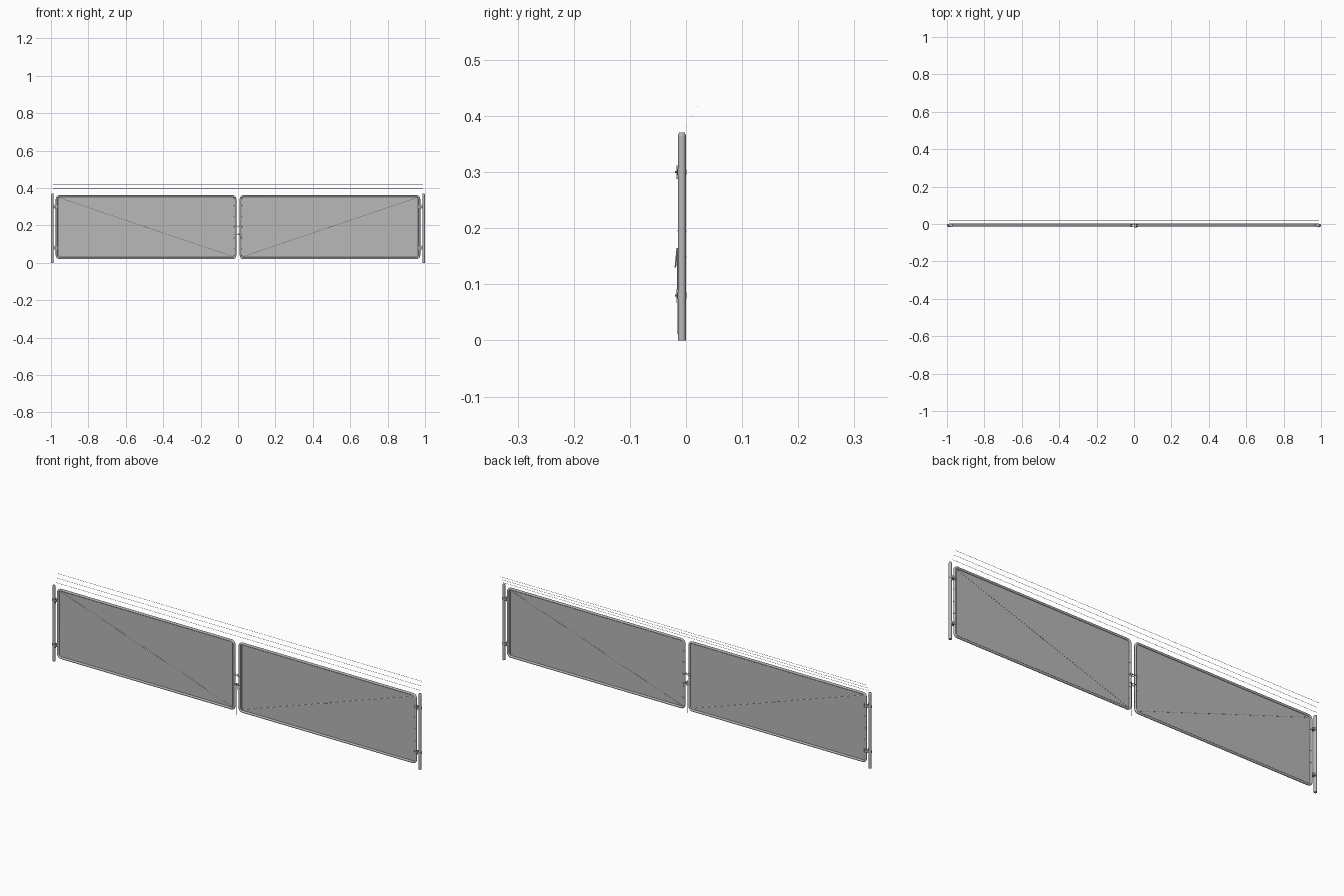
import bpy, math
from mathutils import Vector

if "Cube" in bpy.data.objects:
    bpy.data.objects.remove(bpy.data.objects["Cube"])

steel = bpy.data.materials.new("galvanised_steel")
steel.diffuse_color = (0.48, 0.48, 0.48, 1)
steel.use_nodes = True
steel.node_tree.nodes["Principled BSDF"].inputs["Base Color"].default_value = steel.diffuse_color
Y = -0.0075          # plane of posts and gate frames


def finish(ob, smooth=True):
    ob.data.materials.clear()
    ob.data.materials.append(steel)
    if smooth:
        bpy.ops.object.select_all(action='DESELECT')
        ob.select_set(True)
        bpy.context.view_layer.objects.active = ob
        bpy.ops.object.shade_smooth_by_angle(angle=math.radians(50))
    return ob


def wires(name, paths, r, res=2, closed=False):
    """Round bars swept along lists of points, turned into one mesh."""
    cu = bpy.data.curves.new(name, 'CURVE')
    cu.dimensions = '3D'
    cu.bevel_depth = r
    cu.bevel_resolution = res
    cu.use_fill_caps = True
    for pts in paths:
        sp = cu.splines.new('POLY')
        sp.points.add(len(pts) - 1)
        for p, co in zip(sp.points, pts):
            p.co = (*co, 1)
        sp.use_cyclic_u = closed
    tmp = bpy.data.objects.new(name + "_path", cu)
    bpy.context.collection.objects.link(tmp)
    dg = bpy.context.evaluated_depsgraph_get()
    me = bpy.data.meshes.new_from_object(tmp.evaluated_get(dg))
    bpy.data.objects.remove(tmp)
    ob = bpy.data.objects.new(name, me)
    bpy.context.collection.objects.link(ob)
    return finish(ob)


def cyl(name, loc, r, h, r2=None, n=20):
    bpy.ops.mesh.primitive_cone_add(vertices=n, radius1=r, radius2=r if r2 is None else r2,
                                    depth=h, location=loc)
    ob = bpy.context.object
    ob.name = name
    return finish(ob)


def box(name, loc, size):
    bpy.ops.mesh.primitive_cube_add(size=1, location=loc)
    ob = bpy.context.object
    ob.name = name
    ob.scale = size
    return finish(ob, False)


X0, X1, Z0, Z1 = 0.0145, 0.969, 0.025, 0.357   # frame tube centre lines
RC = 0.016                                     # corner radius

for side, s in (("left", -1), ("right", 1)):
    # post with domed cap
    px = s * 0.9925
    cyl(side + "_post", (px, Y, 0.1825), 0.0072, 0.365)
    cyl(side + "_post_cap", (px, Y, 0.368), 0.0075, 0.006, 0.0045)

    # rounded tube frame
    loop = []
    for cx, cz, a0 in ((X1 - RC, Z1 - RC, 0), (X0 + RC, Z1 - RC, 90),
                       (X0 + RC, Z0 + RC, 180), (X1 - RC, Z0 + RC, 270)):
        for k in range(7):
            a = math.radians(a0 + 15 * k)
            loop.append((s * (cx + RC * math.cos(a)), Y, cz + RC * math.sin(a)))
    wires(side + "_gate_frame", [loop], 0.0055, 4, True)

    # netting sheet, filling the frame outline
    me = bpy.data.meshes.new(side + "_netting")
    me.from_pydata(loop, [], [list(range(len(loop)))])
    sheet = bpy.data.objects.new(side + "_netting", me)
    bpy.context.collection.objects.link(sheet)
    finish(sheet, False)

    # tension bars and bands that hold the netting to the frame
    for tag, bx, fx in (("inner", X0 + 0.010, X0), ("outer", X1 - 0.010, X1)):
        box(f"{side}_{tag}_tension_bar", (s * bx, Y, (Z0 + Z1) / 2),
            (0.0028, 0.0016, Z1 - Z0 - 0.014))
        for k in range(5):
            z = 0.075 + k * 0.058
            cyl(f"{side}_{tag}_band_{k}", (s * fx, Y, z), 0.0062, 0.004, n=16)
            box(f"{side}_{tag}_band_tab_{k}", (s * (bx + fx) / 2, Y, z), (0.011, 0.003, 0.004))

    # diagonal truss rod with turnbuckle
    a = Vector((s * (X1 - 0.005), Y, Z1 - 0.006))
    b = Vector((s * (X0 + 0.005), Y, Z0 + 0.006))
    wires(side + "_truss_rod", [[a, b]], 0.0012, 1)
    wires(side + "_turnbuckle", [[a.lerp(b, 0.485), a.lerp(b, 0.515)]], 0.0022, 1)

    # hinges between post and frame
    for n, z in (("lower", 0.08), ("upper", 0.30)):
        cyl(f"{side}_{n}_hinge_collar", (px, Y, z), 0.0076, 0.012)
        cyl(f"{side}_{n}_hinge_sleeve", (s * X1, Y, z), 0.0066, 0.016)
        box(f"{side}_{n}_hinge_arm", (s * 0.981, Y, z), (0.016, 0.017, 0.010))
        cyl(f"{side}_{n}_hinge_pin", (s * 0.980, Y - 0.0075, z), 0.0022, 0.024, n=12)
        wires(f"{side}_{n}_hinge_bolt", [[(s * 0.980, -0.0195, z), (s * 0.980, 0.001, z)]], 0.0018, 1)

# fork latch: bars that reach across both inner uprights
for k, z in enumerate((0.15, 0.195)):
    wires(f"latch_fork_{k}", [[(0.022, Y - 0.007, z), (-0.018, Y - 0.007, z)],
                              [(0.022, Y + 0.007, z), (-0.018, Y + 0.007, z)],
                              [(0.004, Y - 0.007, z), (0.004, Y + 0.007, z)]], 0.0013, 1)

# drop rod with handle
wires("drop_rod", [[(0, Y - 0.006, 0.003), (0, Y - 0.008, 0.165)]], 0.0011, 2)
wires("drop_rod_handle", [[(0, Y - 0.0085, 0.160), (0.010, Y - 0.0095, 0.150),
                           (0.012, Y - 0.0115, 0.130)]], 0.0014, 1)

# three top wires stepping outwards
for k, (y, z) in enumerate(((0.001, 0.381), (0.0105, 0.399), (0.02, 0.417))):
    wires(f"top_wire_{k}", [[(-0.99, y, z), (0.99, y, z)]], 0.0006, 1)
